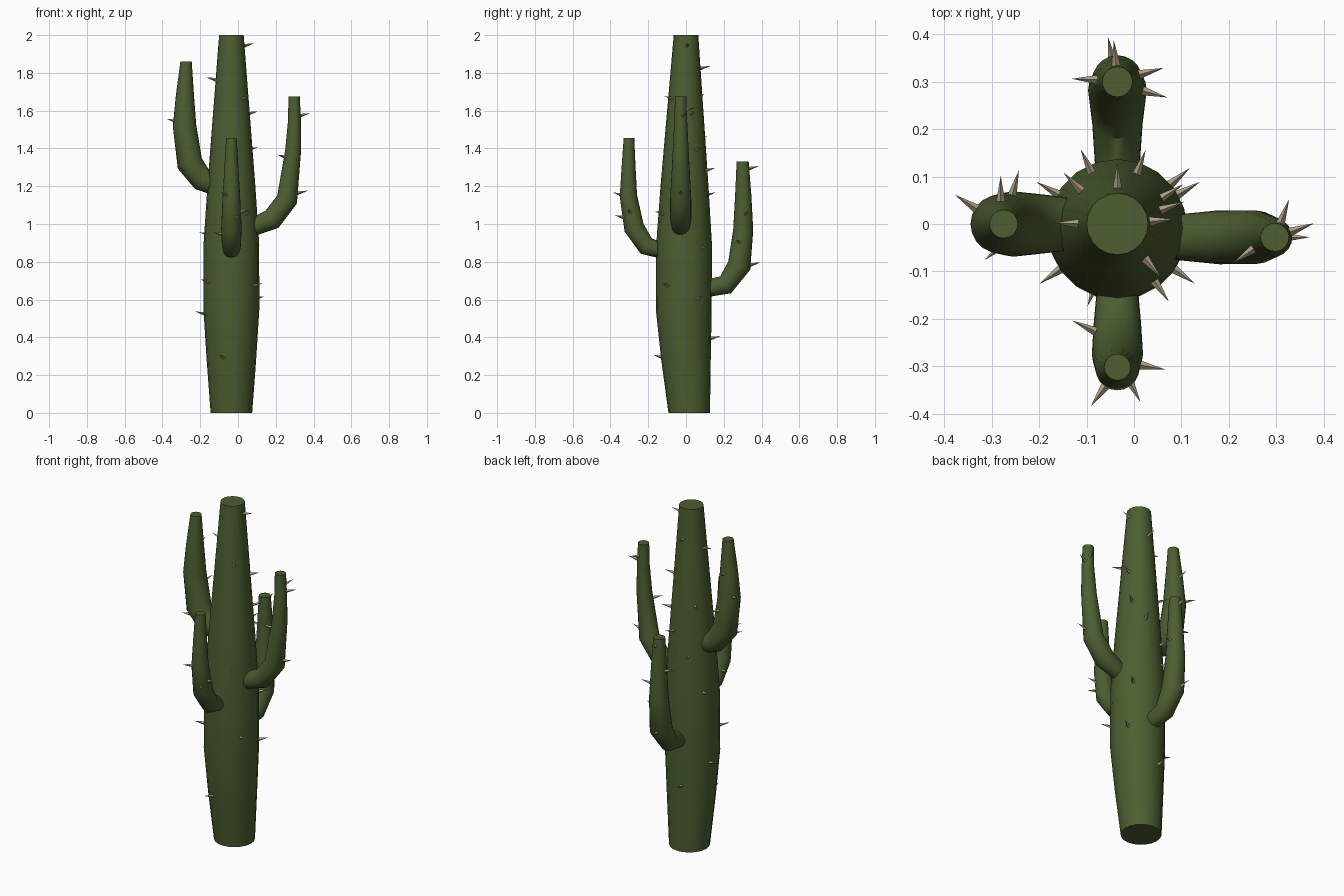
import bpy, bmesh, math
from mathutils import Vector

if "Cube" in bpy.data.objects:
    bpy.data.objects.remove(bpy.data.objects["Cube"])


def material(name, col):
    m = bpy.data.materials.new(name)
    m.diffuse_color = (*col, 1)
    m.use_nodes = True
    m.node_tree.nodes["Principled BSDF"].inputs["Base Color"].default_value = m.diffuse_color
    return m


GREEN = material("cactus_green", (0.072, 0.112, 0.030))
TAN = material("spine_tan", (0.42, 0.35, 0.23))


def finish(name, bm, mat, smooth):
    bmesh.ops.recalc_face_normals(bm, faces=bm.faces)
    me = bpy.data.meshes.new(name)
    bm.to_mesh(me)
    bm.free()
    me.materials.append(mat)
    ob = bpy.data.objects.new(name, me)
    bpy.context.collection.objects.link(ob)
    if smooth:
        bpy.ops.object.select_all(action='DESELECT')
        ob.select_set(True)
        bpy.context.view_layer.objects.active = ob
        bpy.ops.object.shade_smooth_by_angle(angle=math.radians(45))


def tube(name, path, side, sides=20):
    """Sweep circles along (point, radius) pairs; ends stay level / upright."""
    bm = bmesh.new()
    rings = []
    for i, (p, r) in enumerate(path):
        a, b = path[max(i - 1, 0)][0], path[min(i + 1, len(path) - 1)][0]
        t = ((p - a).normalized() + (b - p).normalized()).normalized()
        if i == len(path) - 1 or name == "trunk":
            t = Vector((0, 0, 1))
        u = side
        v = t.cross(u).normalized()
        rings.append([bm.verts.new(p + r * (math.cos(k * math.tau / sides) * u
                                            + math.sin(k * math.tau / sides) * v))
                      for k in range(sides)])
    for lo, hi in zip(rings, rings[1:]):
        for k in range(sides):
            n = (k + 1) % sides
            bm.faces.new((lo[k], lo[n], hi[n], hi[k]))
    bm.faces.new(rings[0])
    bm.faces.new(rings[-1])
    finish(name, bm, GREEN, True)


def spines(name, path, specs, length=0.07):
    """Thin pyramids on the skin at (height, compass angle)."""
    bm = bmesh.new()
    for z, ang in specs:
        for (p, r), (q, s) in zip(path, path[1:]):
            if p.z <= z <= q.z:
                f = (z - p.z) / (q.z - p.z)
                c, rad = p.lerp(q, f), r + (s - r) * f
                break
        a = math.radians(ang)
        out = Vector((math.cos(a), math.sin(a), 0))
        base = c + out * (rad - 0.015)
        d = (out + Vector((0, 0, 0.25))).normalized()
        u = Vector((-out.y, out.x, 0))
        v = d.cross(u)
        ring = [bm.verts.new(base + 0.012 * (math.cos(k * math.pi / 2) * u
                                             + math.sin(k * math.pi / 2) * v))
                for k in range(4)]
        tip = bm.verts.new(base + d * length)
        for k in range(4):
            bm.faces.new((ring[k], ring[(k + 1) % 4], tip))
        bm.faces.new(ring)
    finish(name, bm, TAN, False)


V = Vector
CX = -0.035

# Trunk: (centre y, z, radius)
trunk = [(V((CX, y, z)), r) for y, z, r in (
    (0.017, 0, 0.11), (0.0, 0.28, 0.131), (-0.012, 0.55, 0.148), (-0.01, 0.9, 0.147),
    (-0.008, 1.2, 0.127), (-0.004, 1.6, 0.096), (0, 2.0, 0.065))]
tube("trunk", trunk, V((1, 0, 0)))
spines("trunk_spines", trunk, [
    (1.94, 5), (1.76, 178), (1.82, 90), (1.66, -50), (1.39, 33), (1.44, 135),
    (1.28, 70), (1.58, 20), (1.15, 115), (1.05, -55), (0.94, 150), (0.87, 40),
    (0.67, -35), (0.60, 30), (0.69, 215), (0.52, 165), (0.29, -110), (0.39, 100)])

# Arms: (distance along the outward axis, z, radius)
left = [(V((x, 0, z)), r) for x, z, r in (
    (-0.09, 1.19, 0.05), (-0.19, 1.235, 0.062), (-0.255, 1.32, 0.069),
    (-0.283, 1.52, 0.062), (-0.281, 1.68, 0.048), (-0.275, 1.86, 0.03))]
right = [(V((x, -0.028, z)), r) for x, z, r in (
    (0.06, 0.975, 0.045), (0.18, 1.025, 0.057), (0.26, 1.13, 0.056),
    (0.292, 1.39, 0.042), (0.299, 1.55, 0.034), (0.297, 1.675, 0.03))]
front = [(V((CX, y, z)), r) for y, z, r in (
    (-0.1, 0.85, 0.04), (-0.21, 0.883, 0.05), (-0.275, 0.98, 0.054),
    (-0.305, 1.15, 0.046), (-0.304, 1.3, 0.037), (-0.302, 1.455, 0.028))]
back = [(V((CX, y, z)), r) for y, z, r in (
    (0.09, 0.655, 0.045), (0.21, 0.678, 0.053), (0.282, 0.78, 0.062),
    (0.303, 0.97, 0.053), (0.303, 1.15, 0.043), (0.3, 1.33, 0.032))]

for name, path, side, spec in (
    ("left_arm", left, V((0, 1, 0)), [(1.54, 147), (1.28, 220), (1.67, 90), (1.45, 75)]),
    ("right_arm", right, V((0, 1, 0)), [(1.57, 20), (1.16, 0), (1.35, 215), (1.6, 70)]),
    ("front_arm", front, V((1, 0, 0)), [(1.15, 235), (1.03, -62), (0.94, 155), (1.06, -10)]),
    ("back_arm", back, V((1, 0, 0)), [(1.29, 95), (0.78, 100), (1.05, 15), (0.9, -15),
                                      (1.14, 178)])):
    tube(name, path, side)
    spines(name + "_spines", path, spec)
